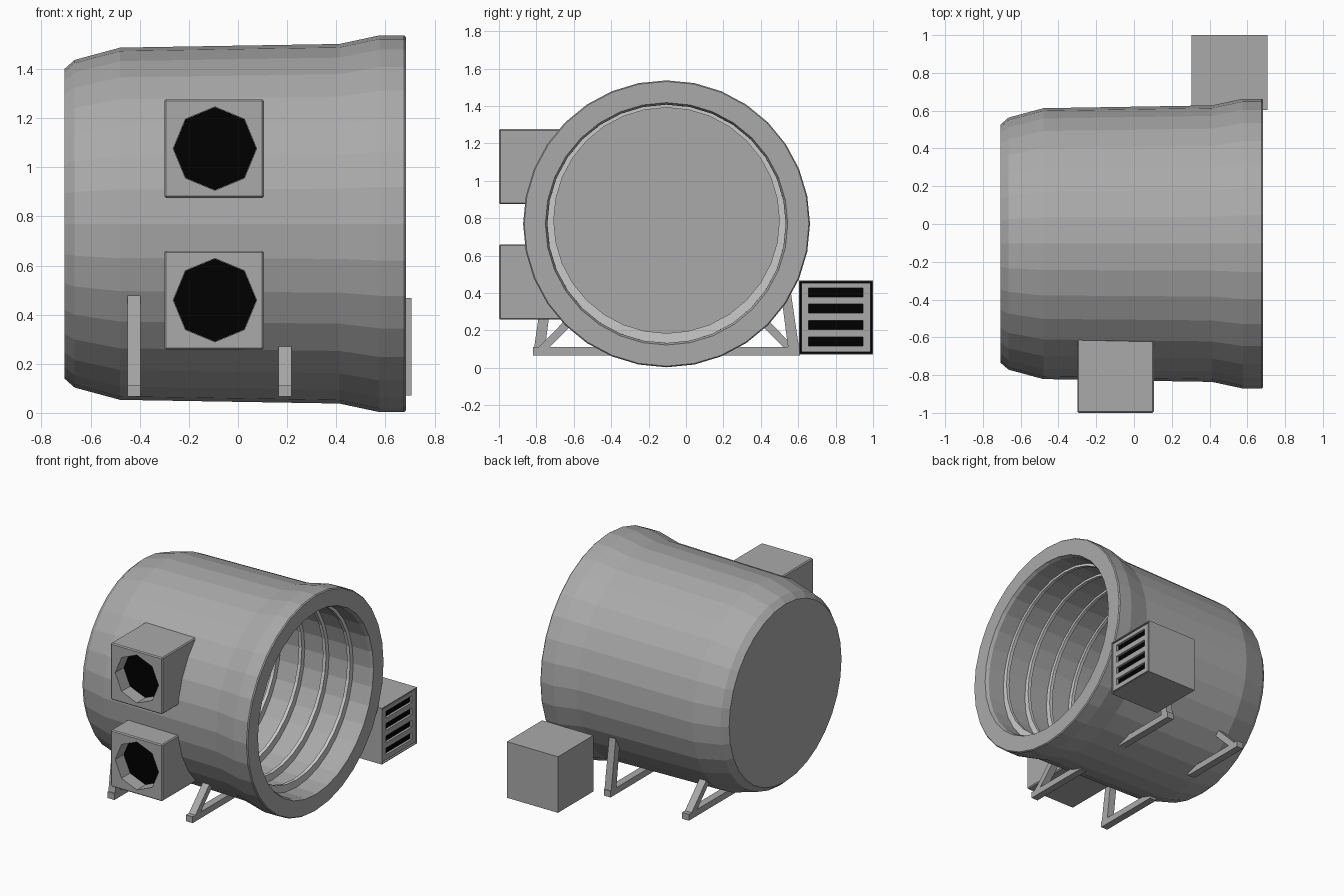
import bpy, bmesh, math
from mathutils import Vector, Matrix

if "Cube" in bpy.data.objects:
    bpy.data.objects.remove(bpy.data.objects["Cube"])

CY, CZ = -0.104, 0.77   # barrel axis


def material(name, v):
    m = bpy.data.materials.new(name)
    m.diffuse_color = (v, v, v, 1)
    m.use_nodes = True
    m.node_tree.nodes["Principled BSDF"].inputs["Base Color"].default_value = m.diffuse_color
    return m


GREY = material("grey", 0.4)
BLACK = material("black", 0.0)
LIGHT = material("light_grey", 0.8)


def finish(name, bm, mat=None):
    bmesh.ops.recalc_face_normals(bm, faces=bm.faces)
    me = bpy.data.meshes.new(name)
    bm.to_mesh(me)
    bm.free()
    ob = bpy.data.objects.new(name, me)
    bpy.context.collection.objects.link(ob)
    me.materials.append(mat or GREY)
    return ob


def box(name, lo, hi, mat=None, bevel=0):
    lo, hi = Vector(lo), Vector(hi)
    bm = bmesh.new()
    bmesh.ops.create_cube(bm, size=1, matrix=Matrix.Translation((lo + hi) / 2)
                          @ Matrix.Diagonal((*(hi - lo), 1)))
    if bevel:
        bmesh.ops.bevel(bm, geom=bm.edges[:], offset=bevel, segments=1, affect='EDGES')
    return finish(name, bm, mat)


def lathe(name, profile, n, mat=None, closed=False):
    """Turn (x, radius, z offset) points around the barrel axis; ends capped unless closed."""
    bm = bmesh.new()
    rings = [[bm.verts.new((x, CY + r * math.sin(math.tau * i / n),
                            CZ + dz + r * math.cos(math.tau * i / n))) for i in range(n)]
             for x, r, dz in profile]
    pairs = list(zip(rings, rings[1:]))
    if closed:
        pairs.append((rings[-1], rings[0]))
    else:
        bm.faces.new(rings[0])
        bm.faces.new(rings[-1])
    for a, b in pairs:
        for i in range(n):
            j = (i + 1) % n
            bm.faces.new((a[i], a[j], b[j], b[i]))
    return finish(name, bm, mat)


def prism(name, pts, x0, x1):
    """Extrude a (y, z) outline along x."""
    bm = bmesh.new()
    f = bm.faces.new([bm.verts.new((x0, y, z)) for y, z in pts])
    r = bmesh.ops.extrude_face_region(bm, geom=[f])
    bmesh.ops.translate(bm, vec=(x1 - x0, 0, 0),
                        verts=[v for v in r["geom"] if isinstance(v, bmesh.types.BMVert)])
    return finish(name, bm)


def octagon(name, x, z, r, y0, y1, mat=None):
    bm = bmesh.new()
    bmesh.ops.create_cone(bm, cap_ends=True, segments=8, radius1=r, radius2=r, depth=y1 - y0,
                          matrix=Matrix.Translation((x, (y0 + y1) / 2, z))
                          @ Matrix.Rotation(math.pi / 2, 4, 'X'))
    return finish(name, bm, mat)


def subtract(ob, cut):
    cut.hide_render = True
    mod = ob.modifiers.new("cut", 'BOOLEAN')
    mod.object, mod.operation, mod.solver = cut, 'DIFFERENCE', 'EXACT'
    bpy.context.view_layer.objects.active = ob
    bpy.ops.object.modifier_apply(modifier="cut")
    bpy.data.objects.remove(cut)


# Hollow barrel with flared mouth and tapered closed back
hull = [(-0.707, 0.63), (-0.665, 0.667), (-0.48, 0.717), (0.413, 0.732), (0.577, 0.767),
        (0.676, 0.767), (0.683, 0.761), (0.683, 0.648), (0.66, 0.637), (-0.62, 0.635)]
lathe("barrel", [(x, r, 0) for x, r in hull], 32)

# Thin flat ribs inside the barrel, thicker at the bottom
for k in range(5):
    x = 0.52 - 0.19 * k
    lathe(f"inner_rib_{k}", [(x - 0.012, 0.645, 0), (x + 0.012, 0.645, 0),
                             (x + 0.012, 0.603, 0.018), (x - 0.012, 0.603, 0.018)],
          32, LIGHT, closed=True)

# Two side boxes with recessed octagonal ports, trimmed where they meet the barrel
for k, z in enumerate((0.459, 1.076)):
    b = box(f"port_box_{k}", (-0.3, -1, z - 0.201), (0.105, -0.6, z + 0.201), bevel=0.007)
    subtract(b, octagon("cutter", -0.094, z, 0.17, -1.1, -0.9))
    subtract(b, lathe("cutter", [(-0.6, 0.68, 0), (0.6, 0.68, 0)], 32))
    octagon(f"port_disc_{k}", -0.094, z, 0.169, -0.905, -0.89, BLACK)

# Vent box: body with a thin rim, dark backing and slatted grille
Y0, Y1, Z0, Z1 = 0.604, 1.0, 0.07, 0.468
box("vent_body", (0.305, Y0, Z0), (0.682, Y1, Z1))
t = 0.006
box("vent_rim_bottom", (0.682, Y0, Z0), (0.706, Y1, Z0 + t))
box("vent_rim_top", (0.682, Y0, Z1 - t), (0.706, Y1, Z1))
box("vent_rim_near", (0.682, Y0, Z0 + t), (0.706, Y0 + t, Z1 - t))
box("vent_rim_far", (0.682, Y1 - t, Z0 + t), (0.706, Y1, Z1 - t))
box("vent_backing", (0.67, Y0 + t, Z0 + t), (0.686, Y1 - t, Z1 - t), BLACK)
g = 0.014
for nm, a, b in (("near", Y0 + g, 0.655), ("far", 0.947, Y1 - g)):
    box(f"grille_side_{nm}", (0.682, a, Z0 + g), (0.703, b, Z1 - g))
slots = [(0.118, 0.166), (0.205, 0.253), (0.293, 0.341), (0.379, 0.427)]
edges = [Z0 + g] + [v for s in slots for v in s] + [Z1 - g]
for k in range(5):
    box(f"grille_bar_{k}", (0.682, 0.655, edges[2 * k]), (0.703, 0.947, edges[2 * k + 1]))

# Brackets: floor bar plus a steep or a diagonal strut, alternating
STEEP = [(0.714, 0.067), (0.655, 0.067), (0.60, 0.49), (0.652, 0.49)]
DIAGONAL = [(0.714, 0.08), (0.655, 0.08), (0.48, 0.255), (0.505, 0.292)]
for x0, x1, steep_side in ((-0.45, -0.397, -1), (0.165, 0.217, 1)):
    for s in (-1, 1):
        side = "front" if s < 0 else "back"
        strut = STEEP if s == steep_side else DIAGONAL
        prism(f"leg_strut_{side}", [(CY + s * y, z) for y, z in strut], x0, x1)
        ys = sorted((CY + s * 0.2, CY + s * 0.714))
        box(f"leg_bar_{side}", (x0, ys[0], 0.067), (x1, ys[1], 0.112))
